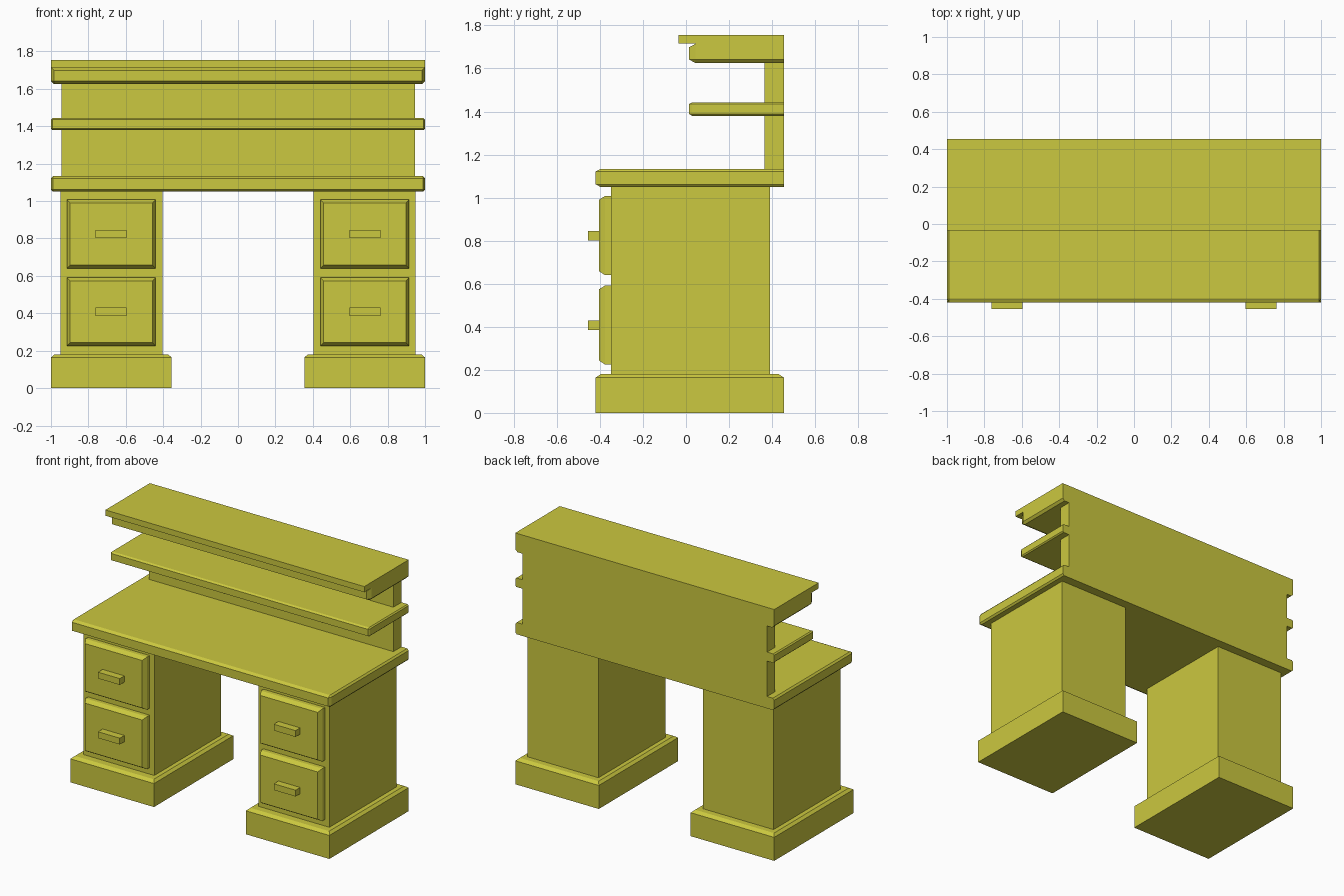
import bpy, bmesh
from mathutils import Vector

if "Cube" in bpy.data.objects:
    bpy.data.objects.remove(bpy.data.objects["Cube"])

wood = bpy.data.materials.new("olive_wood")
wood.diffuse_color = (0.6, 0.58, 0.05, 1)
wood.use_nodes = True
wood.node_tree.nodes["Principled BSDF"].inputs["Base Color"].default_value = wood.diffuse_color


def box(name, x, y, z, chamfer=None, keep=None):
    """Box from ranges; edges accepted by keep(a, b) get a chamfer sized per axis."""
    k = Vector(chamfer or (1, 1, 1))
    bm = bmesh.new()
    bmesh.ops.create_cube(bm, size=1)
    for v in bm.verts:
        v.co = Vector([(r[0] if c < 0 else r[1]) / s for r, c, s in zip((x, y, z), v.co, k)])
    if chamfer:
        edges = []
        for e in bm.edges:
            a, b = (Vector([p * s for p, s in zip(v.co, k)]) for v in e.verts)
            if keep(a, b):
                edges.append(e)
        bmesh.ops.bevel(bm, geom=edges, offset=1, segments=1, affect='EDGES')
    for v in bm.verts:
        v.co = Vector([p * s for p, s in zip(v.co, k)])
    bmesh.ops.recalc_face_normals(bm, faces=bm.faces)
    me = bpy.data.meshes.new(name)
    bm.to_mesh(me)
    bm.free()
    me.materials.append(wood)
    ob = bpy.data.objects.new(name, me)
    bpy.context.collection.objects.link(ob)
    return ob


BACK = 0.455
not_back = lambda a, b: min(a.y, b.y) < BACK - 0.01
top_only = lambda a, b: min(a.z, b.z) > 0.17
front_only = lambda a, b: max(a.y, b.y) < -0.4
# canopy moulding: keep the joint with the cap sharp at the sides
canopy = lambda a, b: not_back(a, b) and (min(a.z, b.z) < 1.7 or max(a.y, b.y) < 0.1)

# pedestals with plinths, drawers and handles
for side, s in (("left", -1), ("right", 1)):
    span = lambda a, b: sorted((s * a, s * b))
    box(side + "_plinth", span(0.355, 1), (-0.42, BACK), (0, 0.18), (0.018, 0.024, 0.016), top_only)
    box(side + "_pedestal", span(0.403, 0.95), (-0.348, 0.39), (0.18, 1.05))
    for row, z0, z1, h in (("lower", 0.225, 0.592, 0.408), ("upper", 0.64, 1.008, 0.824)):
        box(f"{side}_{row}_drawer", span(0.44, 0.915), (-0.404, -0.348), (z0, z1),
            (0.017, 0.028, 0.018), front_only)
        box(f"{side}_{row}_handle", span(0.595, 0.763), (-0.455, -0.404), (h - 0.022, h + 0.022))

# desk top and hutch
box("desk_top", (-1, 1), (-0.42, BACK), (1.05, 1.133), (0.011, 0.022, 0.012), not_back)
box("back_panel", (-0.945, 0.945), (0.365, BACK), (1.133, 1.626))
box("shelf", (-1, 1), (0.015, BACK), (1.38, 1.443), (0.008, 0.014, 0.008), not_back)
box("canopy_moulding", (-1, 1), (0.015, BACK), (1.625, 1.715), (0.016, 0.03, 0.016), canopy)
box("canopy_cap", (-1, 1), (-0.035, BACK), (1.715, 1.755))
